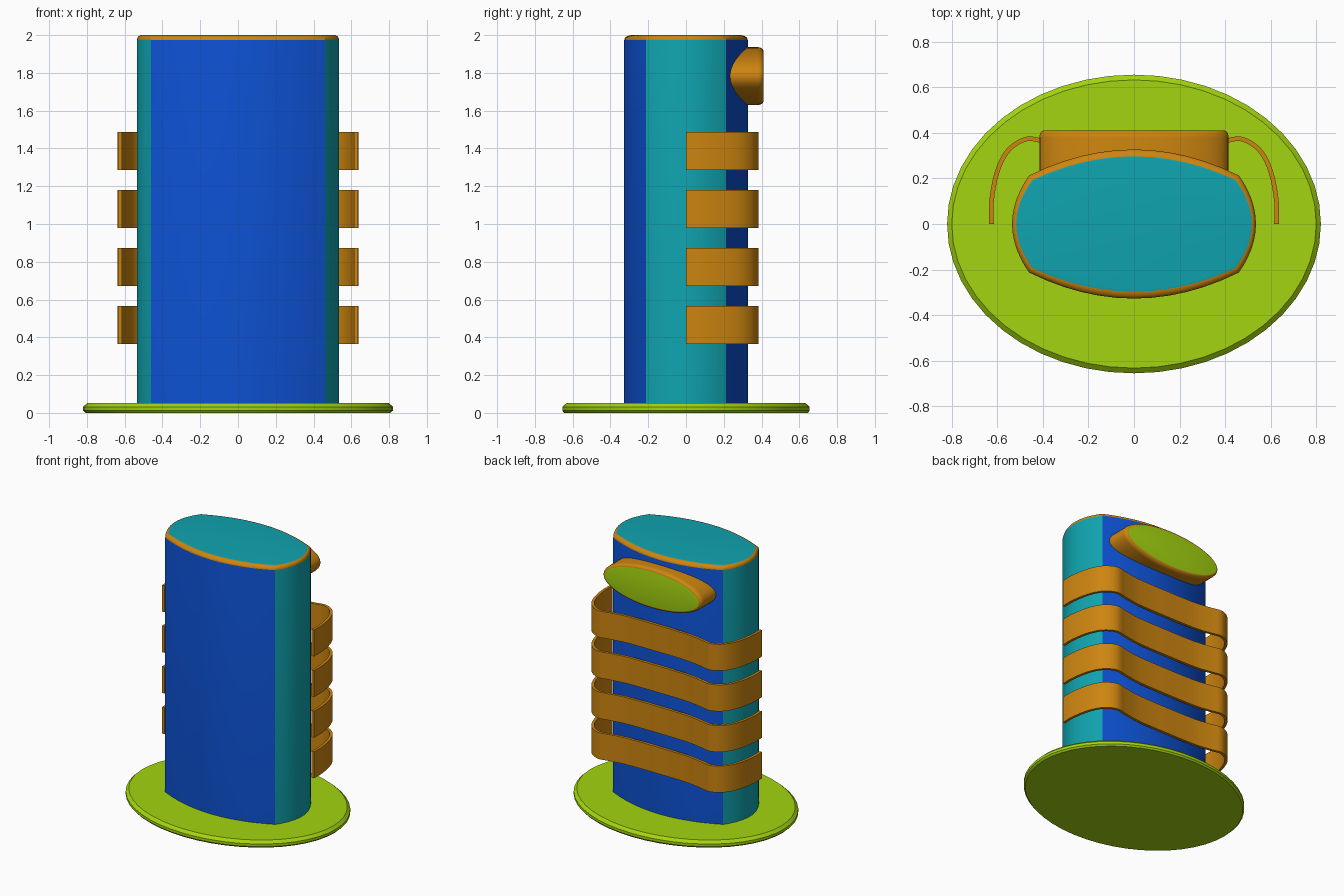
import bpy
import bmesh
import math
from mathutils import Vector

cube = bpy.data.objects.get("Cube")
if cube:
    bpy.data.objects.remove(cube, do_unlink=True)


def material(name, rgb):
    m = bpy.data.materials.new(name)
    m.use_nodes = True
    m.diffuse_color = (*rgb, 1)
    m.node_tree.nodes["Principled BSDF"].inputs["Base Color"].default_value = (*rgb, 1)
    return m


blue = material("blue", (0.004, 0.082, 0.64))
teal = material("teal", (0.005, 0.37, 0.43))
orange = material("orange", (0.61, 0.235, 0.005))
lime = material("lime", (0.37, 0.66, 0.005))


def finish(name, bm, mats):
    bmesh.ops.recalc_face_normals(bm, faces=bm.faces)
    mesh = bpy.data.meshes.new(name)
    bm.to_mesh(mesh)
    bm.free()
    for m in mats:
        mesh.materials.append(m)
    obj = bpy.data.objects.new(name, mesh)
    bpy.context.collection.objects.link(obj)
    bpy.ops.object.select_all(action='DESELECT')
    obj.select_set(True)
    bpy.context.view_layer.objects.active = obj
    bpy.ops.object.shade_smooth_by_angle(angle=math.radians(24))
    return obj


def loft(outline, rings):
    """Stack scaled copies of an outline; each ring is (x scale, y scale, height)."""
    bm = bmesh.new()
    loops = [[bm.verts.new((x * sx, y * sy, z)) for x, y in outline] for sx, sy, z in rings]
    n = len(outline)
    for low, high in zip(loops, loops[1:]):
        for i in range(n):
            j = (i + 1) % n
            bm.faces.new((low[i], low[j], high[j], high[i]))
    bm.faces.new(loops[0][::-1])
    bm.faces.new(loops[-1])
    return bm


def rounded_rim(sx, sy, z0, z1, steps=6):
    """Quarter-round rings from full size at z0 to the scale (sx, sy) at z1."""
    angles = [math.pi / 2 * i / steps for i in range(steps + 1)]
    return [(sx + (1 - sx) * math.cos(a), sy + (1 - sy) * math.cos(a),
             z0 + (z1 - z0) * math.sin(a)) for a in angles]


def ellipse(rx, ry, n):
    return [(rx * math.cos(math.tau * i / n), ry * math.sin(math.tau * i / n)) for i in range(n)]


# Base plate
finish("base_plate", loft(ellipse(0.82, 0.655, 48),
       [(0.985, 0.985, 0), (1, 1, 0.012), (1, 1, 0.032), (0.975, 0.965, 0.052)]), [lime])

# Pillar: four bowed sides meeting at sharp corners
CX, CY, STEPS = 0.46, 0.213, 12
ts = [-1 + 2 * i / STEPS for i in range(STEPS)]
front = [(CX * t, -0.327 + (0.327 - CY) * t * t) for t in ts]
side = [(0.535 - (0.535 - CX) * t * t, CY * t) for t in ts]
outline = front + side
outline += [(-x, -y) for x, y in outline]
bm = loft(outline, [(1, 1, 0.04)] + rounded_rim(0.955, 0.875, 1.973, 2.0))
bm.normal_update()
for f in bm.faces:
    c = f.calc_center_median()
    if c.z > 1.999:
        f.material_index = 1
    elif c.z > 1.973:
        f.material_index = 2
    elif abs(c.x) > CX:
        f.material_index = 1
finish("pillar", bm, [blue, teal, orange])

# Oval sign on the back, with a rounded rim and a coloured face
bm = loft(ellipse(0.415, 0.153, 48), [(1, 1, 0)] + rounded_rim(0.95, 0.86, 0.18, 0.21))
for f in bm.faces:
    if f.calc_center_median().z > 0.2099:
        f.material_index = 1
sign = finish("back_sign", bm, [orange, lime])
sign.rotation_euler.x = -math.pi / 2
sign.location = (0, 0.2, 1.783)

# Wrap-around bands
half = [Vector(p) for p in ((0.625, 0), (0.625, 0.1), (0.6, 0.23), (0.55, 0.325),
                            (0.47, 0.373), (0.385, 0.36), (0.27, 0.342), (0.13, 0.337))]
ctrl = half + [Vector((0, 0.337))] + [Vector((-p.x, p.y)) for p in reversed(half)]


def smooth_path(pts, steps=4):
    ext = [2 * pts[0] - pts[1]] + pts + [2 * pts[-1] - pts[-2]]
    out = []
    for a, b, c, d in zip(ext, ext[1:], ext[2:], ext[3:]):
        for i in range(steps):
            t = i / steps
            out.append(0.5 * (2 * b + (c - a) * t + (2 * a - 5 * b + 4 * c - d) * t * t
                              + (3 * b - a - 3 * c + d) * t ** 3))
    return out + [pts[-1]]


path = smooth_path(ctrl)


def band(name, z, height=0.2, thick=0.02):
    bm = bmesh.new()
    sections = []
    for i, p in enumerate(path):
        along = (path[min(i + 1, len(path) - 1)] - path[max(i - 1, 0)]).normalized()
        off = Vector((along.y, -along.x)) * thick / 2
        corners = ((p + off, z), (p + off, z + height), (p - off, z + height), (p - off, z))
        sections.append([bm.verts.new((q.x, q.y, h)) for q, h in corners])
    for a, b in zip(sections, sections[1:]):
        for i in range(4):
            j = (i + 1) % 4
            bm.faces.new((a[i], a[j], b[j], b[i]))
    bm.faces.new(sections[0])
    bm.faces.new(sections[-1][::-1])
    finish(name, bm, [orange])


for i in range(4):
    band(f"band_{i + 1}", 0.366 + 0.307 * i)
